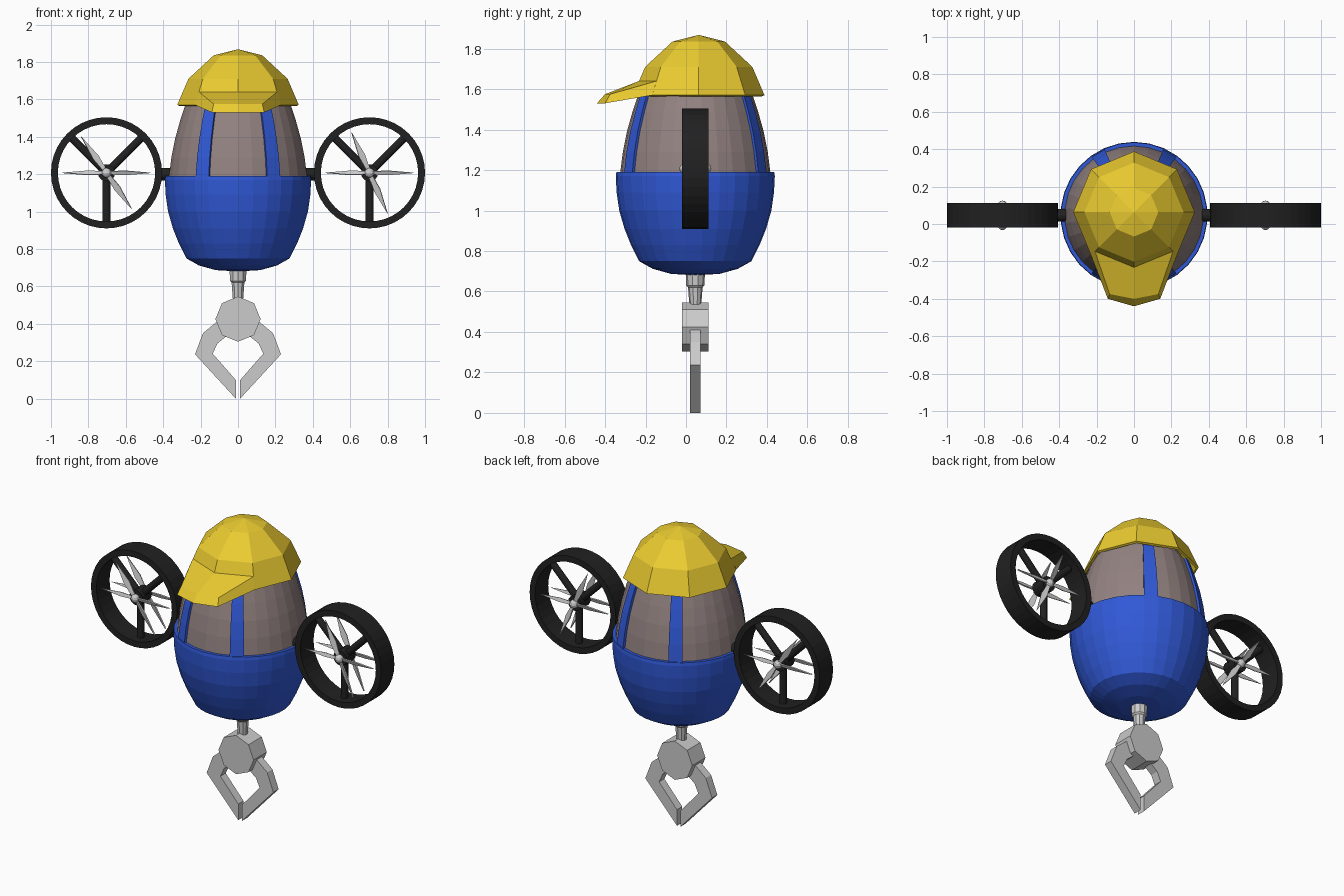
import bpy, bmesh
from math import sin, cos, pi, radians
from mathutils import Matrix, Vector

if "Cube" in bpy.data.objects:
    bpy.data.objects.remove(bpy.data.objects["Cube"])

CY = 0.046  # y of the body axis


def material(name, rgb):
    m = bpy.data.materials.new(name)
    m.diffuse_color = (*rgb, 1)
    m.use_nodes = True
    m.node_tree.nodes["Principled BSDF"].inputs["Base Color"].default_value = m.diffuse_color
    return m


BLUE = material("blue", (0.03, 0.1, 0.68))
YELLOW = material("yellow", (0.83, 0.6, 0.03))
SKIN = material("warm_grey", (0.29, 0.225, 0.22))
BLACK = material("black", (0.015, 0.015, 0.015))


def finish(name, bm, mat=None):
    bmesh.ops.remove_doubles(bm, verts=bm.verts, dist=1e-5)
    bmesh.ops.recalc_face_normals(bm, faces=bm.faces)
    me = bpy.data.meshes.new(name)
    bm.to_mesh(me)
    bm.free()
    if mat:
        me.materials.append(mat)
    ob = bpy.data.objects.new(name, me)
    bpy.context.collection.objects.link(ob)
    return ob


def lathe(name, profile, segs, mat=None, loc=(0, CY, 0), rot=None, start=0, sweep=360, closed=False):
    """Turn (r, z) points about z; angles are measured from the front (-y)."""
    bm = bmesh.new()
    full = sweep == 360
    rings = []
    for i in range(segs if full else segs + 1):
        a = radians(start + sweep * i / segs)
        rings.append([bm.verts.new((r * sin(a), -r * cos(a), z)) for r, z in profile])
    n = len(profile)
    for i in range(segs):
        A, B = rings[i], rings[(i + 1) % len(rings)]
        for j in range(n if closed else n - 1):
            k = (j + 1) % n
            if profile[j][0] == 0:
                bm.faces.new((A[j], A[k], B[k]))
            elif profile[k][0] == 0:
                bm.faces.new((A[j], A[k], B[j]))
            else:
                bm.faces.new((A[j], A[k], B[k], B[j]))
    bmesh.ops.delete(bm, geom=[v for v in bm.verts if not v.link_faces], context='VERTS')
    if not full:
        bm.faces.new(rings[0])
        bm.faces.new(rings[-1])
    M = Matrix.Translation(loc)
    bm.transform(M @ rot if rot else M)
    return finish(name, bm, mat)


def prism(name, pts, y0, y1, mat=None):
    """Extrude an (x, z) outline along y."""
    bm = bmesh.new()
    f = bm.faces.new([bm.verts.new((x, y0, z)) for x, z in pts])
    new = bmesh.ops.extrude_face_region(bm, geom=[f])["geom"]
    bmesh.ops.translate(bm, vec=(0, y1 - y0, 0), verts=[v for v in new if isinstance(v, bmesh.types.BMVert)])
    return finish(name, bm, mat)


def rod(name, p, q, r, mat, segs=12):
    p, q = Vector(p), Vector(q)
    d = q - p
    rot = d.to_track_quat('Z', 'Y').to_matrix().to_4x4()
    return lathe(name, [(0, 0), (r, 0), (r, d.length), (0, d.length)], segs, mat, p, rot)


# Egg-shaped body
upper = [(0.372, 1.18), (0.358, 1.29), (0.338, 1.39), (0.31, 1.49), (0.28, 1.58)]
lathe("body", [(0, 0.72), (0.25, 0.78), (0.33, 0.92), (0.368, 1.07)] + upper +
      [(0.22, 1.67), (0.14, 1.75), (0, 1.8)], 30, SKIN)

# Overalls with a rim at the waist, and four straps
lathe("overalls", [(0, 0.68), (0.12, 0.687), (0.21, 0.712), (0.278, 0.75), (0.318, 0.83), (0.35, 0.91),
                   (0.376, 1.0), (0.389, 1.09), (0.393, 1.17), (0.39, 1.19), (0.36, 1.19)], 30, BLUE)
outer = [(r + 0.014, z) for r, z in upper]
inner = [(r - 0.006, z) for r, z in reversed(upper)]
for i, a in enumerate((24, 144, 204, 324)):
    lathe(f"strap_{i + 1}", outer + inner, 1, BLUE, start=a, sweep=12, closed=True)

# Eight-sided cap
cap = lathe("cap", [(0, 1.868), (0.13, 1.835), (0.265, 1.71), (0.295, 1.64), (0.325, 1.57)],
            8, YELLOW, (0, 0.063, 0))
shell = cap.modifiers.new("thickness", 'SOLIDIFY')
shell.thickness = 0.015

# Visor: root and tip edges lofted as one slab
bm = bmesh.new()
root_top = [(-0.209, -0.146, 1.64), (0, -0.232, 1.64), (0.209, -0.146, 1.64)]
tip_top = [(-0.13, -0.375, 1.575), (0, -0.40, 1.575), (0.13, -0.375, 1.575)]
tip_low = [(-0.14, -0.40, 1.53), (0, -0.44, 1.53), (0.14, -0.40, 1.53)]
root_low = [(-0.23, -0.167, 1.57), (0, -0.262, 1.57), (0.23, -0.167, 1.57)]
rows = [[bm.verts.new(p) for p in row] for row in (root_top, tip_top, tip_low, root_low)]
for A, B in zip(rows, rows[1:] + rows[:1]):
    for j in range(2):
        bm.faces.new((A[j], A[j + 1], B[j + 1], B[j]))
bm.faces.new([r[0] for r in rows])
bm.faces.new([r[2] for r in rows])
finish("visor", bm, YELLOW)

# Rotors on both sides
TIP = Matrix.Rotation(radians(90), 4, 'X')
for side, s, tilt in (("left", -1, 125), ("right", 1, 114)):
    c = Vector((s * 0.703, CY, 1.207))
    lathe(f"{side}_duct", [(0.297, -0.065), (0.297, 0.065), (0.26, 0.065), (0.26, -0.065)],
          40, BLACK, c, TIP, closed=True)
    rod(f"{side}_mount", (s * 0.35, CY, 1.2), (s * 0.42, CY, 1.2), 0.033, BLACK)
    rod(f"{side}_hub", c - Vector((0, 0.045, 0)), c + Vector((0, 0.045, 0)), 0.046, BLACK, 16)
    for i, a in enumerate((45, 135, 270)):
        d = Vector((cos(radians(a)), 0, sin(radians(a))))
        rod(f"{side}_spoke_{i + 1}", c, c + d * 0.27, 0.021, BLACK)
    for face, f in (("front", -1), ("back", 1)):
        hub = c + Vector((0, f * 0.053, 0))
        ball = [(0.026 * sin(pi * k / 6), -0.026 * cos(pi * k / 6)) for k in range(7)]
        ball[0], ball[-1] = (0, -0.026), (0, 0.026)
        lathe(f"{side}_{face}_spinner", ball, 12, None, hub)
        # Tapered diamond blades
        for i, a in enumerate((0, tilt, 180, tilt + 180)):
            w = 0.018 if a % 180 else 0.012
            M = Matrix.Translation(hub) @ Matrix.Rotation(radians(-a), 4, 'Y')
            blade = prism(f"{side}_{face}_blade_{i + 1}",
                          [(0, -0.008), (0.1, -w), (0.236, 0), (0.1, w), (0, 0.008)], -0.004, 0.004)
            blade.data.transform(M @ Matrix.Rotation(radians(20), 4, 'X'))

# Arm neck, knuckle and two-finger claw
lathe("neck", [(0, 0.70), (0.048, 0.70), (0.045, 0.63), (0.036, 0.62), (0.029, 0.53), (0, 0.53)], 10)
prism("knuckle", [(0.121 * sin(k * pi / 4), 0.425 + 0.121 * cos(k * pi / 4)) for k in range(8)],
      CY - 0.065, CY + 0.065)
for side, s in (("left", -1), ("right", 1)):
    prism(f"{side}_finger", [(s * x, z) for x, z in (
        (0.06, 0.41), (0.115, 0.41), (0.187, 0.35), (0.23, 0.237), (0.012, 0.0),
        (0.012, 0.1), (0.135, 0.24), (0.11, 0.295), (0.06, 0.335))], CY - 0.026, CY + 0.026)
